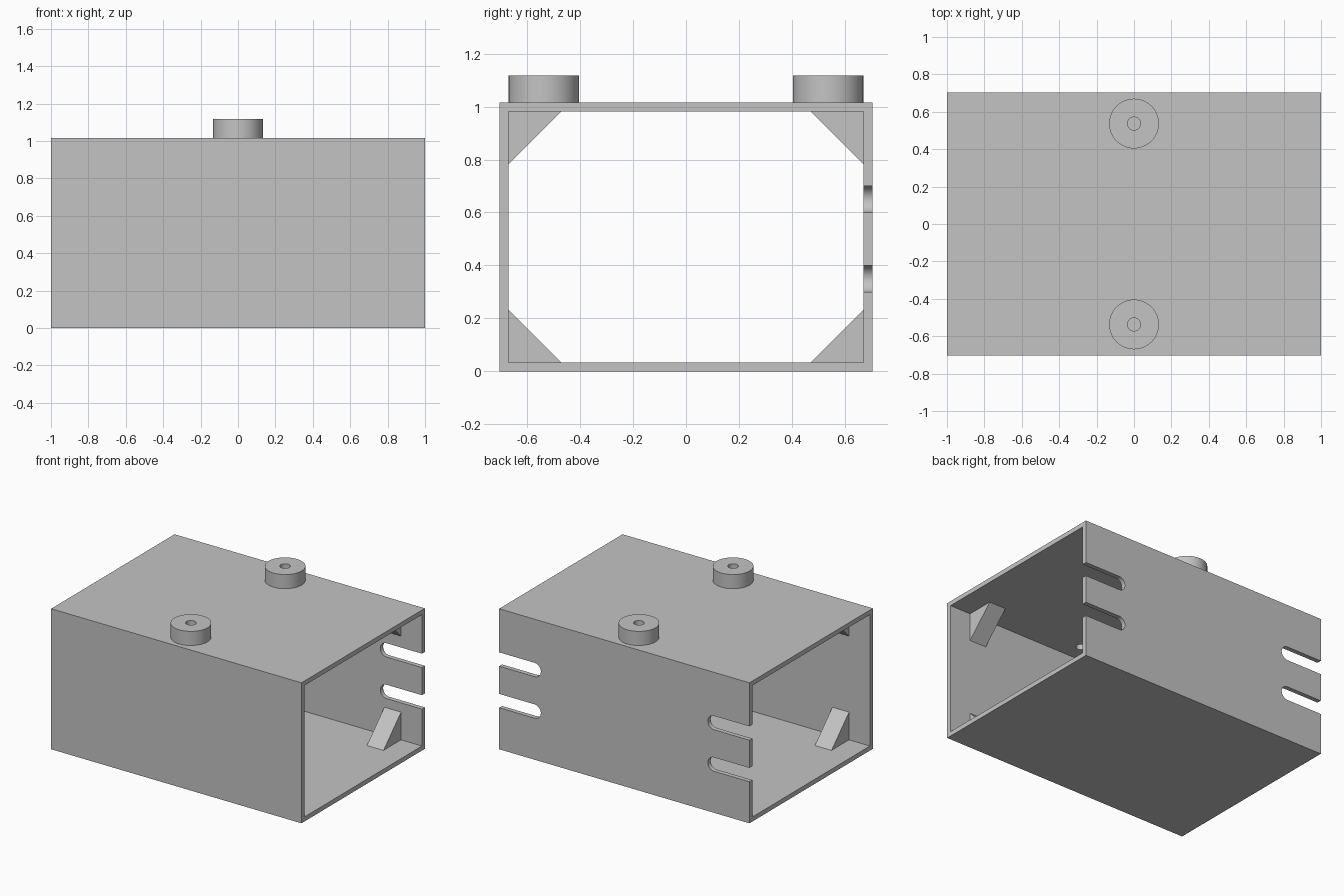
import bpy, bmesh, math
from mathutils import Vector

W, D, H, T = 1.0, 0.704, 1.015, 0.033   # half length, half depth, height, wall
BOSS_Y, BOSS_R, BOSS_TOP, HOLE_R = 0.537, 0.133, 1.117, 0.035

if "Cube" in bpy.data.objects:
    bpy.data.objects.remove(bpy.data.objects["Cube"], do_unlink=True)

grey = bpy.data.materials.new("plain grey")
grey.use_nodes = True
colour = (0.55, 0.55, 0.55, 1)
grey.diffuse_color = colour
grey.node_tree.nodes["Principled BSDF"].inputs["Base Color"].default_value = colour


def prism(name, points, sweep):
    """Solid made by sweeping a flat outline along a vector."""
    bm = bmesh.new()
    face = bm.faces.new([bm.verts.new(p) for p in points])
    new = bmesh.ops.extrude_face_region(bm, geom=[face])["geom"]
    bmesh.ops.translate(bm, vec=Vector(sweep),
                        verts=[v for v in new if isinstance(v, bmesh.types.BMVert)])
    bmesh.ops.recalc_face_normals(bm, faces=bm.faces)
    mesh = bpy.data.meshes.new(name)
    bm.to_mesh(mesh)
    bm.free()
    obj = bpy.data.objects.new(name, mesh)
    bpy.context.collection.objects.link(obj)
    mesh.materials.append(grey)
    return obj


def rect(x, y, z0, z1):
    return [(x, -y, z0), (x, y, z0), (x, y, z1), (x, -y, z1)]


def circle(y, z, r, n=48):
    return [(r * math.cos(a), y + r * math.sin(a), z)
            for a in (2 * math.pi * i / n for i in range(n))]


def cut(obj, cutter):
    mod = obj.modifiers.new("cut", 'BOOLEAN')
    mod.operation, mod.solver, mod.object = 'DIFFERENCE', 'EXACT', cutter
    bpy.context.view_layer.objects.active = obj
    bpy.ops.object.modifier_apply(modifier=mod.name)
    bpy.data.objects.remove(cutter, do_unlink=True)


def smooth(obj):
    bpy.ops.object.select_all(action='DESELECT')
    obj.select_set(True)
    bpy.context.view_layer.objects.active = obj
    bpy.ops.object.shade_smooth_by_angle(angle=math.radians(30))


# Rectangular sleeve, open at both ends
shell = prism("shell", rect(-W, D, 0, H), (2 * W, 0, 0))
cut(shell, prism("bore", rect(-W - 0.1, D - T, T, H - T), (2 * W + 0.2, 0, 0)))

# Round-ended slots in the back wall, open to each end
SLOT_R, SLOT_LEN = 0.05, 0.333
for side in (-1, 1):
    for z in (0.35, 0.65):
        outline = [(side * (W + 0.1), D - 0.1, z - SLOT_R)]
        for i in range(17):
            a = -math.pi / 2 + math.pi * i / 16
            x = W - SLOT_LEN + SLOT_R - SLOT_R * math.cos(a)
            outline.append((side * x, D - 0.1, z + SLOT_R * math.sin(a)))
        outline.append((side * (W + 0.1), D - 0.1, z + SLOT_R))
        cut(shell, prism("slot", outline, (0, 0.2, 0)))

# Round bosses on the roof, with screw holes through both
for name, y in (("front_boss", -BOSS_Y), ("back_boss", BOSS_Y)):
    base = H - T / 2
    boss = prism(name, circle(y, base, BOSS_R), (0, 0, BOSS_TOP - base))
    for part in (boss, shell):
        cut(part, prism("hole", circle(y, H - 0.1, HOLE_R, 32), (0, 0, 0.3)))
    smooth(boss)
smooth(shell)

# Triangular corner gussets set in from each open end
LEG, GUSSET_X, GUSSET_W = 0.2, 0.7, 0.133
for sx, end in ((-1, "right"), (1, "left")):
    for sy, face in ((-1, "front"), (1, "back")):
        for sz, level in ((1, "lower"), (-1, "upper")):
            x, y = sx * GUSSET_X, sy * (D - T)
            z = T if sz > 0 else H - T
            prism(f"{level}_{face}_{end}_gusset",
                  [(x, y, z), (x, y - sy * LEG, z), (x, y, z + sz * LEG)],
                  (sx * GUSSET_W, 0, 0))
